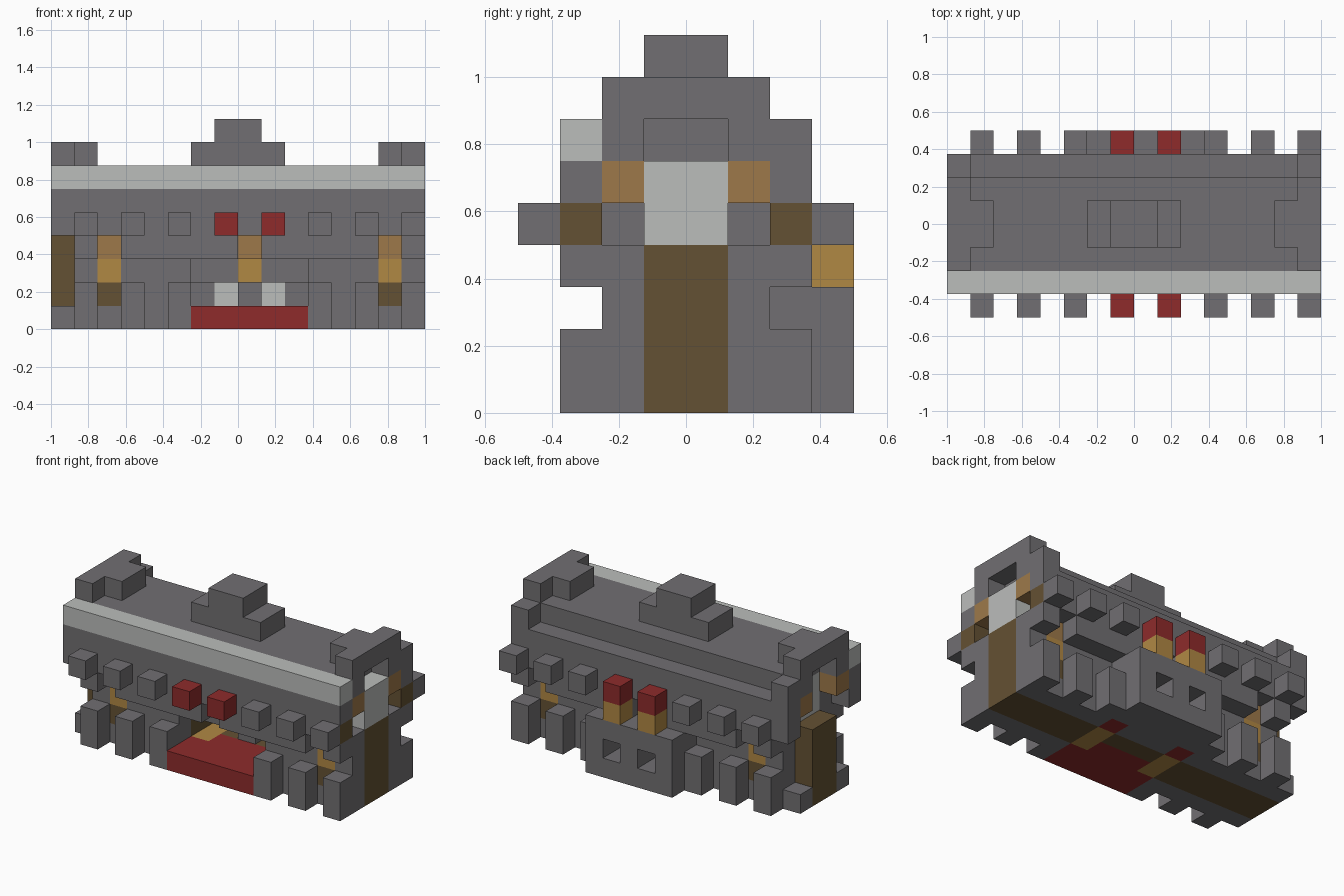
import bpy
import bmesh
from mathutils import Vector

old = bpy.data.objects.get("Cube")
if old:
    bpy.data.objects.remove(old)

U = 0.125  # block size
NX, NY = 16, 8


def material(name, hex_colour):
    def linear(c):
        c /= 255
        return c / 12.92 if c <= 0.04045 else ((c + 0.055) / 1.055) ** 2.4
    rgb = [linear(int(hex_colour[n:n + 2], 16)) for n in (0, 2, 4)] + [1]
    m = bpy.data.materials.new(name)
    m.use_nodes = True
    m.diffuse_color = rgb
    bsdf = m.node_tree.nodes["Principled BSDF"]
    bsdf.inputs["Base Color"].default_value = rgb
    bsdf.inputs["Roughness"].default_value = 0.9
    return m


STONE = material("stone grey", "716F72")
PALE = material("pale stone", "BBBDBB")
RED = material("red", "8E2B2B")
OCHRE = material("ochre", "B08844")
TAN = material("tan", "9E794A")
BROWN = material("dark brown", "645133")

blocks = {}       # block cell -> part name
part_colour = {}


def cells(i, j, k):
    spread = [v if isinstance(v, (list, range)) else [v] for v in (i, j, k)]
    return [(a, b, c) for a in spread[0] for b in spread[1] for c in spread[2]]


def fill(part, colour, i, j, k):
    part_colour[part] = colour
    for c in cells(i, j, k):
        blocks[c] = part


def carve(i, j, k):
    for c in cells(i, j, k):
        blocks.pop(c, None)


ALL = range(NX)
CORE = range(2, 6)
MIDDLE = [3, 4]
BOTH_WALLS = [1, 6]
MERLONS = [1, 3, 5, 11, 13, 15]
ENDS = [0, 15]
PORCH = range(6, 11)
WINDOWS = [2, 14]

# Lower body, buttresses and the overhanging upper storey
fill("base", STONE, ALL, CORE, 0)
fill("lower_walls", STONE, range(1, NX), CORE, range(1, 4))
fill("buttresses", STONE, MERLONS, BOTH_WALLS, [0, 1])
fill("overhang", STONE, range(1, NX), BOTH_WALLS, 3)
carve([2, 8, 14], BOTH_WALLS, 3)
fill("upper_walls", STONE, ALL, range(1, 7), [4, 5])

# Roof, front cornice and raised end corners
fill("roof", STONE, ALL, CORE, 6)
fill("front_cornice", PALE, ALL, 1, 6)
fill("end_corners", STONE, ENDS, 6, 6)
fill("end_parapets", STONE, ENDS, CORE, 7)
fill("end_parapets", STONE, [1, 14], MIDDLE, 7)
fill("roof_turret", STONE, range(6, 10), MIDDLE, 7)
fill("roof_turret", STONE, [7, 8], MIDDLE, 8)

# Projecting blocks along both long sides
fill("side_blocks", STONE, MERLONS, [0, 7], 4)
fill("red_blocks", RED, [7, 9], [0, 7], 4)
fill("ochre_brackets", OCHRE, [7, 9], 7, 3)

# Timber spine with a doorway at each end
fill("timber_spine", BROWN, ALL, MIDDLE, range(0, 4))
fill("end_windows", PALE, [1, 15], MIDDLE, [4, 5])
carve(0, MIDDLE, [4, 5])
carve(ENDS, MIDDLE, 6)
carve(ENDS, [2, 5], 4)
fill("end_trim", TAN, ENDS, [2, 5], 5)
fill("end_beams", BROWN, 15, BOTH_WALLS, 4)

# Narrow side windows
fill("window_sills", BROWN, WINDOWS, [2, 5], 1)
fill("window_panes", OCHRE, WINDOWS, [2, 5], 2)
fill("window_heads", TAN, WINDOWS + [8], [2, 5], 3)

# Back porch
fill("back_porch", STONE, PORCH, [6, 7], range(0, 3))
carve([7, 9], [6, 7], 1)

# Front entrance room with its floor and back wall
carve(PORCH, [1, 2], [1, 2])
carve(PORCH, MIDDLE, 1)
fill("entrance_wall", STONE, PORCH, 3, [2, 3])
fill("entrance_wall", STONE, 8, 4, 1)
fill("entrance_pane", OCHRE, 8, 3, 2)
fill("back_windows", PALE, [7, 9], 5, 1)
fill("red_floor", RED, PORCH, [1, 2], 0)
fill("red_floor", RED, range(7, 10), 3, 0)
fill("red_floor", RED, [6, 10], 5, 0)
fill("floor_inlay", OCHRE, [6, 10], MIDDLE, 0)

# Turn each part into a clean mesh made of its outer faces
SIDES = [Vector(s) for s in ((1, 0, 0), (-1, 0, 0), (0, 1, 0),
                             (0, -1, 0), (0, 0, 1), (0, 0, -1))]


def build(part):
    bm = bmesh.new()
    for cell, owner in blocks.items():
        if owner != part:
            continue
        for n in SIDES:
            if tuple(int(c + d) for c, d in zip(cell, n)) in blocks:
                continue
            centre = Vector(cell) + Vector((0.5, 0.5, 0.5)) + n / 2
            a = Vector((n.y, n.z, n.x)) / 2
            b = n.cross(a)
            corners = [centre + a + b, centre - a + b, centre - a - b, centre + a - b]
            bm.faces.new([bm.verts.new(Vector((p.x - NX / 2, p.y - NY / 2, p.z)) * U)
                          for p in corners])
    bmesh.ops.remove_doubles(bm, verts=bm.verts, dist=0.001)
    bmesh.ops.dissolve_limit(bm, angle_limit=0.01, verts=bm.verts, edges=bm.edges)
    mesh = bpy.data.meshes.new(part)
    bm.to_mesh(mesh)
    bm.free()
    mesh.materials.append(part_colour[part])
    bpy.context.collection.objects.link(bpy.data.objects.new(part, mesh))


for name in part_colour:
    if name in blocks.values():
        build(name)
